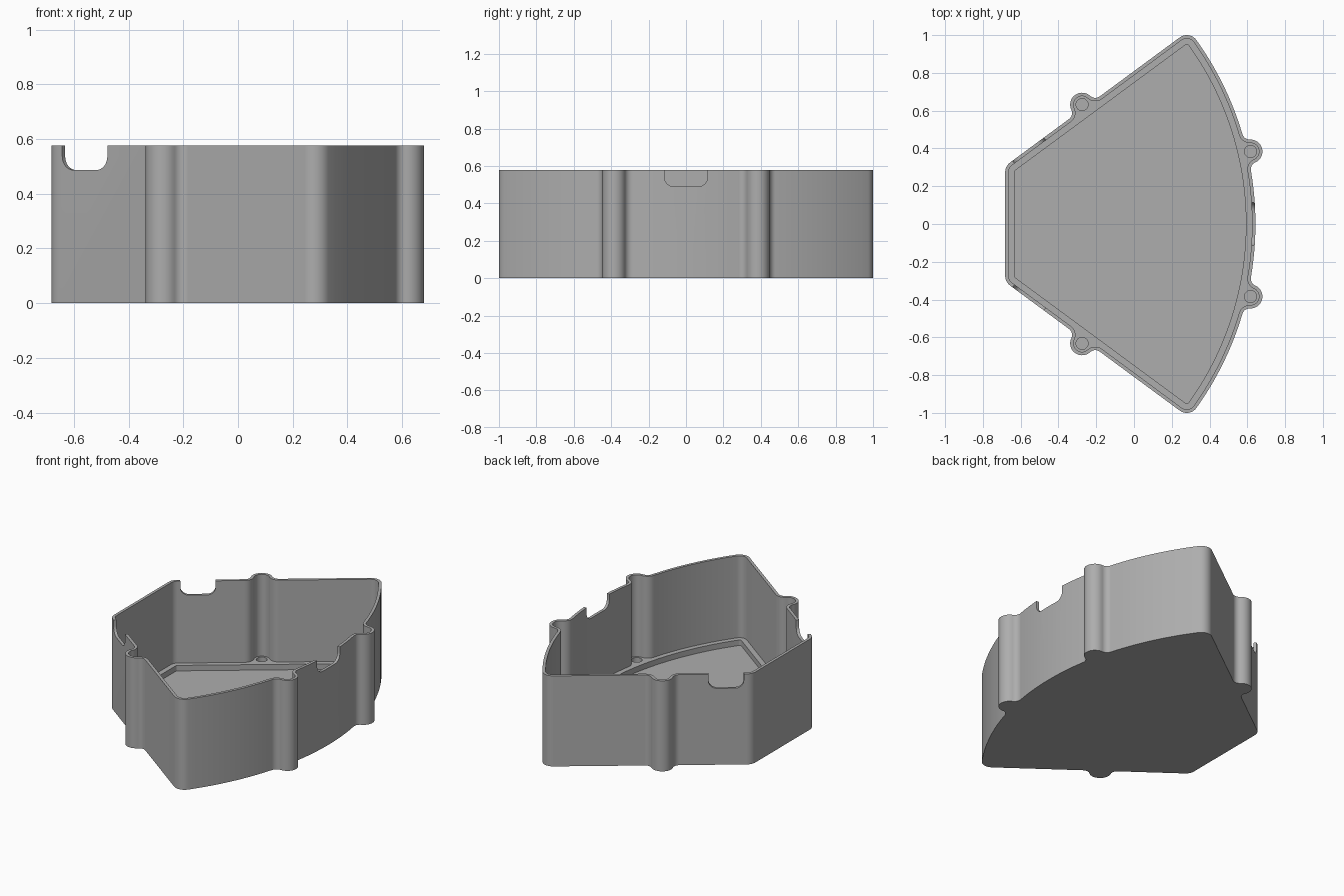
import bpy, bmesh, math
from mathutils import Vector

if "Cube" in bpy.data.objects:
    bpy.data.objects.remove(bpy.data.objects["Cube"])

HEIGHT, WALL = 0.577, 0.018
FLOOR_Z, POCKET_Z, POCKET_INSET = 0.055, 0.02, 0.05
ARC_R, CORNER_R, BOSS_R, FILLET_R, HOLE_R = 1.673, 0.063, 0.063, 0.04, 0.032

grey = bpy.data.materials.new("grey_plastic")
grey.use_nodes = True
grey.diffuse_color = (0.42, 0.42, 0.42, 1)
grey.node_tree.nodes["Principled BSDF"].inputs["Base Color"].default_value = grey.diffuse_color


def polar(angle, radius=1.0):
    return Vector((math.cos(angle), math.sin(angle))) * radius


# Layout of the fan shape: big arc on +x, slanted sides, short wall on -x
arc_c = Vector((0.643 - ARC_R, 0))
tip_c = arc_c + polar(math.asin(0.937 / (ARC_R - CORNER_R)), ARC_R - CORNER_R)
slope = math.radians(36.4)
along, normal = -polar(slope), polar(slope + math.pi / 2)
left_x = -0.682 + CORNER_R
left_c = Vector((left_x, tip_c.y - (tip_c.x - left_x) * math.tan(slope)))
arc_boss = Vector((0.617, 0.384))
side_boss = Vector((-0.275, 0.632))


def arc_fillets():
    # fillet circles touching both the big arc and its boss
    d = arc_boss - arc_c
    a, b = ARC_R + FILLET_R, BOSS_R + FILLET_R
    turn = math.acos((a * a + d.length_squared - b * b) / (2 * a * d.length))
    mid = math.atan2(d.y, d.x)
    return [arc_c + polar(mid + s * turn, a) for s in (-1, 1)]


def side_fillets():
    # fillet circles touching both the slanted side and its boss
    lift = FILLET_R - ((side_boss - tip_c).dot(normal) - CORNER_R)
    reach = math.sqrt((BOSS_R + FILLET_R) ** 2 - lift ** 2)
    return [side_boss + along * s * reach + normal * lift for s in (-1, 1)]


def outline_circles(bosses):
    # counter-clockwise chain of (centre, signed radius); negative is concave
    big, tip, left = (arc_c, ARC_R), (tip_c, CORNER_R), (left_c, CORNER_R)
    if not bosses:
        half = [big, tip, left]
    else:
        f1, f2 = [(c, -FILLET_R) for c in arc_fillets()]
        f3, f4 = [(c, -FILLET_R) for c in side_fillets()]
        half = [big, f1, (arc_boss, BOSS_R), f2, big, tip,
                f3, (side_boss, BOSS_R), f4, left]
    mirrored = [(Vector((c.x, -c.y)), r) for c, r in reversed(half[1:])]
    return half + mirrored


def outline(inset, bosses=True):
    chain = outline_circles(bosses)
    angles = []
    for (c1, r1), (c2, r2) in zip(chain, chain[1:] + chain[:1]):
        d = c2 - c1
        ratio = max(-1, min(1, (r1 - r2) / d.length))
        angles.append(math.atan2(d.y, d.x) - math.acos(ratio))
    points = []
    for i, (c, r) in enumerate(chain):
        start, sweep = angles[i - 1], angles[i] - angles[i - 1]
        sweep = (sweep + math.pi) % math.tau - math.pi
        if r == BOSS_R and sweep < 0 and bosses:
            sweep += math.tau
        steps = max(4, math.ceil(abs(sweep) / math.radians(9 if r < 1 else 1.5)))
        for k in range(steps + 1):
            p = c + polar(start + sweep * k / steps, r - inset)
            if not points or (p - points[-1]).length > 1e-4:
                points.append(p)
    if (points[0] - points[-1]).length < 1e-4:
        points.pop()
    return points


def prism(name, base, push):
    bm = bmesh.new()
    face = bm.faces.new([bm.verts.new(p) for p in base])
    top = bmesh.ops.extrude_face_region(bm, geom=[face])["geom"]
    bmesh.ops.translate(bm, vec=push, verts=[v for v in top if isinstance(v, bmesh.types.BMVert)])
    bmesh.ops.recalc_face_normals(bm, faces=bm.faces)
    mesh = bpy.data.meshes.new(name)
    bm.to_mesh(mesh)
    bm.free()
    obj = bpy.data.objects.new(name, mesh)
    bpy.context.collection.objects.link(obj)
    mesh.materials.append(grey)
    return obj


def upright(name, points, z0, z1):
    return prism(name, [(p.x, p.y, z0) for p in points], Vector((0, 0, z1 - z0)))


def notch(name, centre, out, width, bottom, radius=0.05):
    # rounded-bottom slot cut through a wall along its outward direction
    out = Vector((out.x, out.y, 0))
    side = Vector((-out.y, out.x, 0))
    base = Vector((centre.x, centre.y, 0)) - out * 0.06
    half, top = width / 2, HEIGHT + 0.1
    profile = [(-half, top)]
    for sx, first in ((-1, math.pi), (1, 1.5 * math.pi)):
        for k in range(9):
            p = polar(first + k * math.pi / 16, radius)
            profile.append((sx * (half - radius) + p.x, bottom + radius + p.y))
    profile.append((half, top))
    return prism(name, [base + side * u + Vector((0, 0, z)) for u, z in profile], out * 0.12)


# Solid shell, then everything that is cut out of it
case = upright("case", outline(0), 0, HEIGHT)
cutters = [
    upright("cavity", outline(WALL), FLOOR_Z, HEIGHT + 0.1),
    upright("floor_pocket", outline(POCKET_INSET, False), POCKET_Z, FLOOR_Z + 0.1),
    notch("arc_notch", Vector((0.635, 0)), Vector((1, 0)), 0.23, 0.49),
]
side_point = tip_c + normal * (CORNER_R - WALL / 2)
side_point += along * ((side_point.x + 0.555) / math.cos(slope))
for s in (-1, 1):
    cutters.append(notch("side_notch", Vector((side_point.x, s * side_point.y)),
                         Vector((normal.x, s * normal.y)), 0.205, 0.487))
    for b in (arc_boss, side_boss):
        ring = [Vector((b.x, s * b.y)) + polar(k * math.tau / 32, HOLE_R) for k in range(32)]
        cutters.append(upright("screw_hole", ring, POCKET_Z, FLOOR_Z + 0.1))

bpy.context.view_layer.objects.active = case
for cutter in cutters:
    mod = case.modifiers.new(cutter.name, "BOOLEAN")
    mod.operation, mod.solver, mod.object = "DIFFERENCE", "EXACT", cutter
    bpy.ops.object.modifier_apply(modifier=mod.name)
    bpy.data.objects.remove(cutter)

bpy.ops.object.select_all(action="DESELECT")
case.select_set(True)
bpy.ops.object.shade_smooth_by_angle(angle=math.radians(30))
